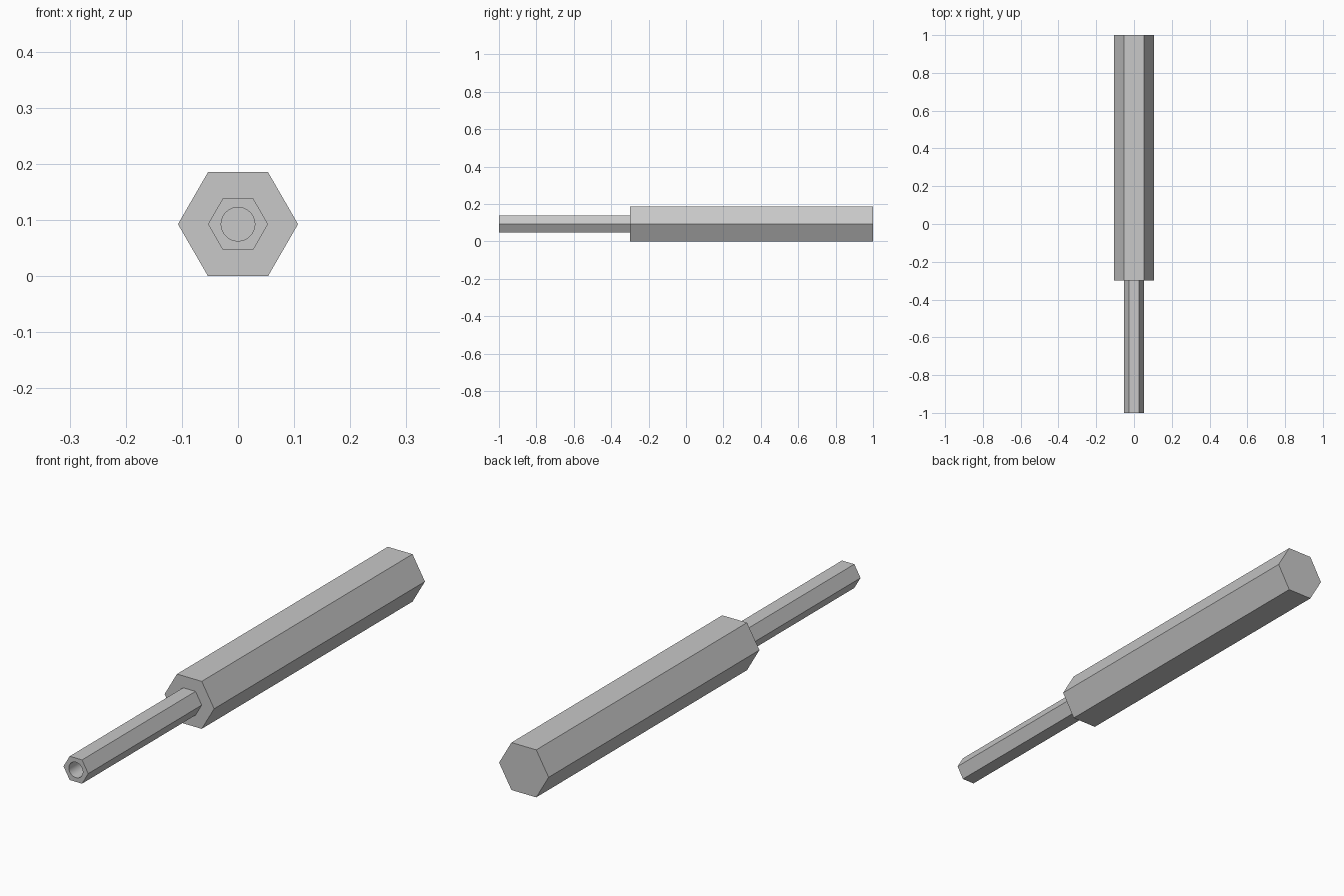
import bpy
import bmesh
from math import cos, sin, tau

if "Cube" in bpy.data.objects:
    bpy.data.objects.remove(bpy.data.objects["Cube"], do_unlink=True)

AXIS_Z = 0.0927
BODY_R, SHANK_R, BORE_R = 0.107, 0.0535, 0.03
FRONT, SHOULDER, BACK = -1.0, -0.3, 1.0
BORE_END = -0.35

# Plain grey metal
metal = bpy.data.materials.new("grey_metal")
metal.use_nodes = True
colour = (0.58, 0.58, 0.58, 1.0)
metal.diffuse_color = colour
metal.node_tree.nodes["Principled BSDF"].inputs["Base Color"].default_value = colour

bm = bmesh.new()


def ring(radius, y, sides):
    """Closed loop of vertices around the long axis."""
    return [bm.verts.new((radius * cos(tau * i / sides), y,
                          AXIS_Z + radius * sin(tau * i / sides)))
            for i in range(sides)]


def wall(a, b, smooth=False):
    """Quads joining two loops with equal sides."""
    n = len(a)
    for i in range(n):
        face = bm.faces.new((a[i], a[(i + 1) % n], b[(i + 1) % n], b[i]))
        face.smooth = smooth


# Hexagonal body with closed back and shoulder, stepped down to the shank
body_back = ring(BODY_R, BACK, 6)
body_front = ring(BODY_R, SHOULDER, 6)
shank_back = ring(SHANK_R, SHOULDER, 6)
shank_front = ring(SHANK_R, FRONT, 6)
bm.faces.new(body_back)
wall(body_back, body_front)
wall(body_front, shank_back)
wall(shank_back, shank_front)

# Blind round bore in the shank
SIDES = 48
bore_front = ring(BORE_R, FRONT, SIDES)
bore_end = ring(BORE_R, BORE_END, SIDES)
wall(bore_front, bore_end, smooth=True)
bm.faces.new(bore_end)

# Flat end face: a fan per hexagon corner, plus one triangle per side
step = SIDES // 6
for c in range(6):
    corner, following = shank_front[c], shank_front[(c + 1) % 6]
    for k in range(-step // 2, step // 2):
        i = c * step + k
        bm.faces.new((corner, bore_front[i % SIDES], bore_front[(i + 1) % SIDES]))
    bm.faces.new((corner, following, bore_front[c * step + step // 2]))

bmesh.ops.recalc_face_normals(bm, faces=bm.faces[:])
mesh = bpy.data.meshes.new("hex_rod")
bm.to_mesh(mesh)
bm.free()
mesh.materials.append(metal)
bpy.context.collection.objects.link(bpy.data.objects.new("hex_rod", mesh))
